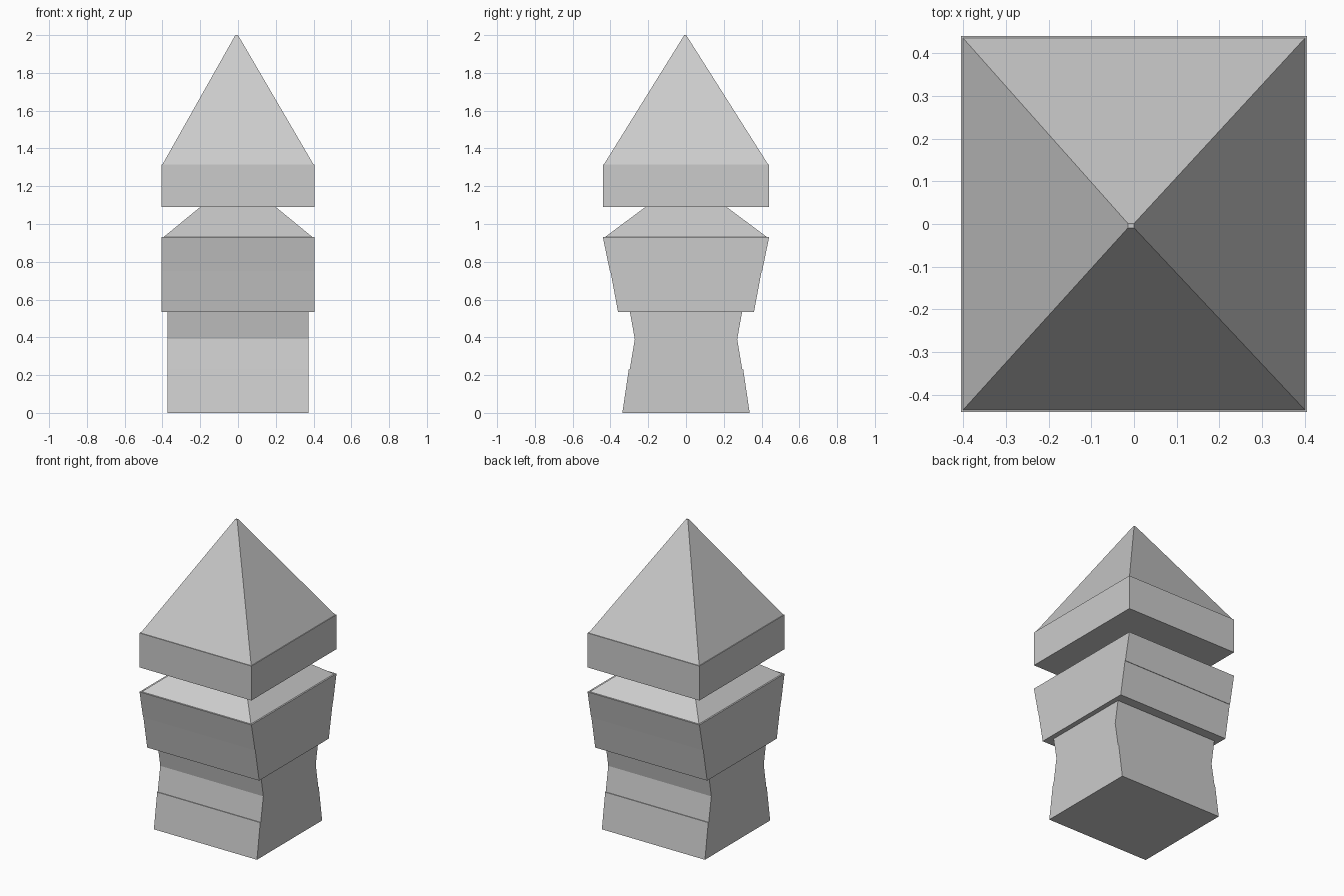
import bpy, bmesh

if "Cube" in bpy.data.objects:
    bpy.data.objects.remove(bpy.data.objects["Cube"])


def loft(name, sections):
    """Closed stack of rectangles: (half_x, half_y, z)."""
    bm = bmesh.new()
    rings = [[bm.verts.new((sx * hx, sy * hy, z))
              for sx, sy in ((-1, -1), (1, -1), (1, 1), (-1, 1))]
             for hx, hy, z in sections]
    for a, b in zip(rings, rings[1:]):
        for i in range(4):
            j = (i + 1) % 4
            bm.faces.new((a[i], a[j], b[j], b[i]))
    bm.faces.new(rings[0][::-1])
    bm.faces.new(rings[-1])
    bmesh.ops.recalc_face_normals(bm, faces=bm.faces[:])
    mesh = bpy.data.meshes.new(name)
    bm.to_mesh(mesh)
    bm.free()
    obj = bpy.data.objects.new(name, mesh)
    bpy.context.collection.objects.link(obj)
    return obj


# Waisted pedestal with a fine step near the foot
loft("pedestal", [(0.373, 0.337, 0), (0.373, 0.303, 0.23), (0.373, 0.298, 0.23),
                  (0.373, 0.271, 0.39), (0.373, 0.297, 0.535)])

# Flared block, with a fine step half way up
loft("flared_block", [(0.405, 0.36, 0.535), (0.405, 0.40, 0.75),
                      (0.405, 0.403, 0.75), (0.405, 0.44, 0.93)])

# Sloped neck between block and cap
loft("neck", [(0.395, 0.43, 0.93), (0.2, 0.215, 1.09)])

# Square cap slab
loft("cap_slab", [(0.405, 0.44, 1.09), (0.405, 0.44, 1.315)])

# Pointed roof, tip very slightly off centre
roof = loft("roof", [(0.4, 0.435, 1.315), (0.007, 0.005, 2.0)])
for v in roof.data.vertices:
    if v.co.z > 1.9:
        v.co.x -= 0.007
        v.co.y -= 0.004
